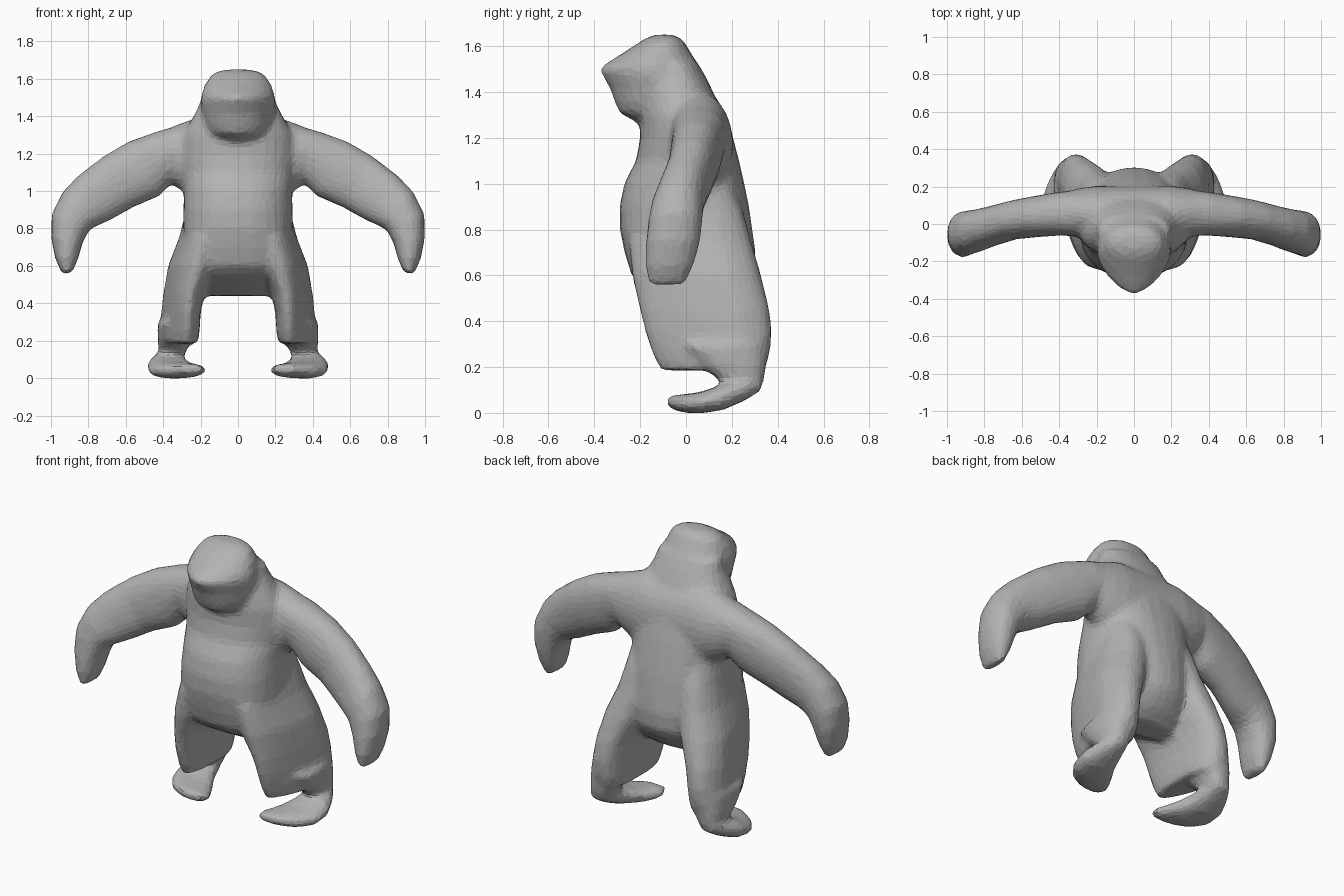
import bpy, bmesh, math
from mathutils import Vector

bm = bmesh.new()
N = 28


def loft(rings):
    """Skin a closed volume through rings of points."""
    loops = [[bm.verts.new(p) for p in r] for r in rings]
    faces = [bm.faces.new(loops[0]), bm.faces.new(loops[-1][::-1])]
    for a, b in zip(loops, loops[1:]):
        for i in range(N):
            j = (i + 1) % N
            faces.append(bm.faces.new((a[i], a[j], b[j], b[i])))
    bmesh.ops.recalc_face_normals(bm, faces=faces)


def ring(c, u, v, p=2.0, q=None):
    """Superellipse around c; q is the exponent of the -v half."""
    pts = []
    for i in range(N):
        t = 2 * math.pi * i / N
        s, k = math.sin(t), math.cos(t)
        e = 2 / (q if q and s < 0 else p)
        pts.append(Vector(c) + Vector(u) * math.copysign(abs(k) ** e, k)
                   + Vector(v) * math.copysign(abs(s) ** e, s))
    return pts


def flat_ring(z, x0, x1, y0, y1, p=2.4, q=None):
    return ring(((x0 + x1) / 2, (y0 + y1) / 2, z), ((x1 - x0) / 2, 0, 0),
                (0, (y1 - y0) / 2, 0), p, q)


def narrow_front(pts, k):
    """Pull the outer front of a ring towards its inner side."""
    x0 = min(p.x for p in pts)
    y0, y1 = min(p.y for p in pts), max(p.y for p in pts)
    for p in pts:
        t = max(0, 1 - (p.y - y0) / (0.75 * (y1 - y0)))
        p.x = x0 + (p.x - x0) * (1 - k * t)
    return pts


def mirror(rings):
    loft(rings)
    loft([[Vector((-p.x, p.y, p.z)) for p in r] for r in rings])


# torso: z, half width, front, back, back exponent, front exponent
torso = [(.44, .22, .01, .15, 2, 2), (.49, .25, -.08, .22, 2, 2.4),
         (.55, .27, -.185, .27, 2, 2.6), (.6, .28, -.238, .298, 2, 2.6),
         (.7, .295, -.268, .304, 2, 2.5), (.8, .295, -.288, .29, 2.1, 2.4),
         (.9, .292, -.29, .275, 2.3, 2.3), (1.0, .29, -.27, .255, 2.3, 2.2),
         (1.1, .30, -.218, .232, 2.3, 2.1), (1.2, .31, -.2, .205, 2.3, 2.1),
         (1.3, .295, -.2, .168, 2.3, 2.1), (1.38, .25, -.19, .128, 2.3, 2.2),
         (1.46, .208, -.16, .09, 2.2, 2.2), (1.53, .19, -.14, .05, 2.2, 2.2)]
loft([flat_ring(z, -w, w, a, b, p, q) for z, w, a, b, p, q in torso])

# shoulder yoke across the upper back: x, top, bottom, front, back
yoke = [(.5, 1.27, 1.03, -.03, .12), (.4, 1.325, 1.07, -.05, .165), (.3, 1.365, 1.0, -.07, .19),
        (.2, 1.4, .94, -.1, .205)]
yoke += [(-x, *r) for x, *r in reversed(yoke)]
loft([ring((x, (a + b) / 2, (t + u) / 2), (0, (b - a) / 2, 0), (0, 0, (t - u) / 2), 2)
      for x, t, u, a, b in yoke])

# head with pointed muzzle: z, half width, front, back, muzzle exponent
head = [(1.27, .13, -.22, .1, 2), (1.31, .165, -.292, .12, 2), (1.36, .185, -.312, .12, 1.9),
        (1.42, .195, -.333, .108, 1.75), (1.465, .2, -.362, .085, 1.6),
        (1.5, .198, -.382, .06, 1.5), (1.53, .192, -.342, .045, 1.6), (1.57, .178, -.275, .022, 1.8),
        (1.62, .145, -.2, -.008, 1.9), (1.64, .11, -.165, -.03, 2), (1.65, .06, -.13, -.06, 2)]
loft([flat_ring(z, -w, w, a, b, 2.2, q) for z, w, a, b, q in head])

# arms: x, z, thickness radius, y centre, y radius
arm = [(.15, 1.2, .17, .04, .13), (.27, 1.215, .15, .055, .125), (.38, 1.195, .135, .057, .118),
       (.5, 1.12, .168, .043, .112), (.64, 1.05, .158, .023, .105), (.77, .963, .147, -.014, .107),
       (.845, .905, .13, -.037, .114), (.895, .835, .11, -.047, .118), (.914, .74, .086, -.058, .118),
       (.916, .64, .062, -.073, .105), (.915, .56, .028, -.085, .08)]
rings = []
for i, (x, z, r, y, h) in enumerate(arm):
    a, b = arm[max(i - 1, 0)], arm[min(i + 1, len(arm) - 1)]
    d = Vector((b[0] - a[0], 0, b[1] - a[1])).normalized()
    rings.append(ring((x, y, z), (-d.z * r, 0, d.x * r), (0, h, 0), 2.2))
mirror(rings)

# legs: z, x range, y range, front narrowing
leg = [(1.0, .04, .27, -.17, .2, .1), (.88, .05, .29, -.2, .25, .15), (.75, .07, .325, -.25, .285, .2),
       (.6, .11, .385, -.237, .328, .25), (.45, .18, .41, -.203, .365, .35),
       (.35, .2, .42, -.18, .375, .4), (.25, .205, .435, -.145, .365, .45),
       (.185, .215, .425, -.11, .34, .45)]
mirror([narrow_front(flat_ring(z, *r, 2.4, 2.3), k) for z, *r, k in leg])

# ankles
ankle = [(.3, .22, .43, -.02, .355), (.2, .25, .43, .07, .35),
         (.14, .28, .42, .15, .34), (.085, .3, .42, .18, .315)]
mirror([flat_ring(z, *r) for z, *r in ankle])

# feet, toes turned in: y, x range, z range
foot = [(.33, .32, .40, .1, .16), (.25, .29, .45, .05, .15), (.16, .265, .485, .012, .125),
        (.06, .21, .48, -.003, .09), (-.02, .17, .42, .002, .08), (-.08, .18, .32, .025, .075)]
mirror([ring(((x0 + x1) / 2, y, (z0 + z1) / 2), ((x1 - x0) / 2, 0, 0),
             (0, 0, (z1 - z0) / 2), 2.4) for y, x0, x1, z0, z1 in foot])

me = bpy.data.meshes.new("body")
bm.to_mesh(me)
bm.free()
body = bpy.data.objects.new("body", me)
bpy.context.collection.objects.link(body)

grey = bpy.data.materials.new("grey")
grey.diffuse_color = (.45, .45, .45, 1)
me.materials.append(grey)

# fuse into one skin, soften, then reduce to facets
m = body.modifiers.new("fuse", 'REMESH')
m.mode, m.voxel_size = 'VOXEL', .016
m = body.modifiers.new("soften", 'SMOOTH')
m.factor, m.iterations = .5, 10
m = body.modifiers.new("facets", 'DECIMATE')
m.ratio = .12
